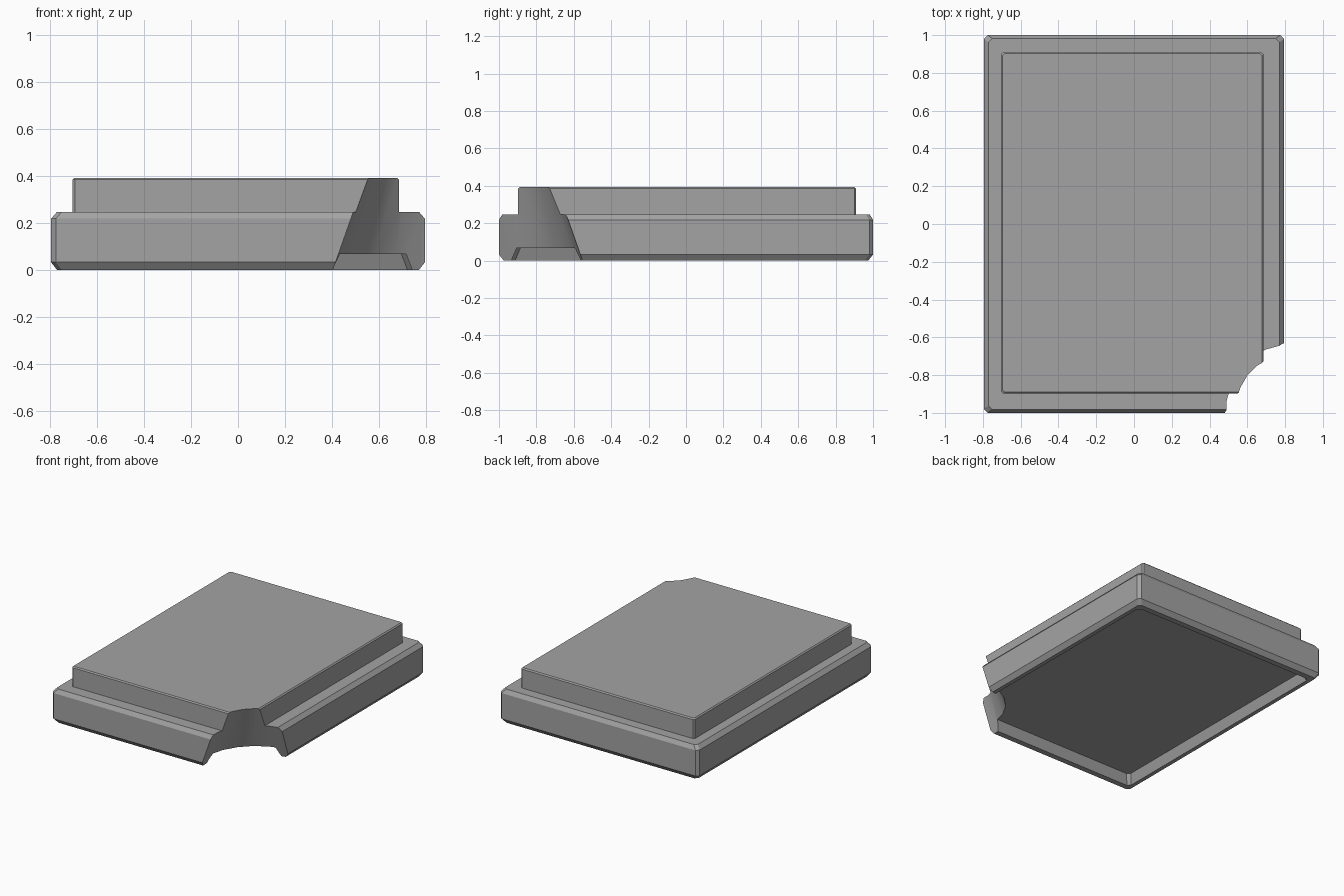
import bpy, bmesh, math

if "Cube" in bpy.data.objects:
    bpy.data.objects.remove(bpy.data.objects["Cube"])


def loft(name, rings):
    """Stack corner-clipped rectangles: (x0, x1, y0, y1, corner, z)."""
    bm = bmesh.new()
    loops = []
    for x0, x1, y0, y1, c, z in rings:
        pts = [(x0 + c, y0), (x1 - c, y0), (x1, y0 + c), (x1, y1 - c),
               (x1 - c, y1), (x0 + c, y1), (x0, y1 - c), (x0, y0 + c)]
        loops.append([bm.verts.new((x, y, z)) for x, y in pts])
    for a, b in zip(loops, loops[1:]):
        for i in range(8):
            j = (i + 1) % 8
            bm.faces.new((a[i], a[j], b[j], b[i]))
    bm.faces.new(loops[0][::-1])
    bm.faces.new(loops[-1])
    bmesh.ops.recalc_face_normals(bm, faces=bm.faces)
    mesh = bpy.data.meshes.new(name)
    bm.to_mesh(mesh)
    bm.free()
    obj = bpy.data.objects.new(name, mesh)
    bpy.context.collection.objects.link(obj)
    obj.data.materials.append(stone)
    return obj


def cut(obj, cutter):
    cutter.hide_render = True
    mod = obj.modifiers.new(cutter.name, 'BOOLEAN')
    mod.operation = 'DIFFERENCE'
    mod.solver = 'EXACT'
    mod.object = cutter
    bpy.context.view_layer.objects.active = obj
    bpy.ops.object.modifier_apply(modifier=mod.name)
    bpy.data.objects.remove(cutter, do_unlink=True)


stone = bpy.data.materials.new("dark_grey")
stone.diffuse_color = (0.37, 0.37, 0.37, 1.0)
stone.use_nodes = True
stone.node_tree.nodes["Principled BSDF"].inputs["Base Color"].default_value = stone.diffuse_color

# Stepped slab: chamfered base with a smaller raised panel
slab = loft("stepped_slab", [
    (-0.77, 0.77, -0.975, 0.975, 0.02, 0.0),
    (-0.795, 0.795, -1.0, 1.0, 0.02, 0.033),
    (-0.795, 0.795, -1.0, 1.0, 0.02, 0.218),
    (-0.77, 0.77, -0.982, 0.982, 0.02, 0.247),
    (-0.703, 0.685, -0.897, 0.91, 0.01, 0.247),
    (-0.703, 0.685, -0.897, 0.91, 0.01, 0.384),
    (-0.695, 0.677, -0.889, 0.902, 0.01, 0.392),
])

# Shallow recess in the underside with sloping walls
recess = loft("recess_cutter", [
    (-0.76, 0.76, -0.955, 0.955, 0.02, -0.05),
    (-0.715, 0.715, -0.905, 0.905, 0.02, 0.068),
])
cut(slab, recess)

# Broken front right corner: rounded notch, wider towards the bottom
bpy.ops.mesh.primitive_cone_add(vertices=24, radius1=0.466, radius2=0.252, depth=0.6,
                                location=(0.83, -0.98, 0.2),
                                rotation=(0, 0, math.radians(7.5)))
notch = bpy.context.object
notch.name = "notch_cutter"
notch.data.materials.append(stone)
bpy.context.view_layer.update()
cut(slab, notch)

# Smooth the curved notch, keep the chamfers crisp
bpy.ops.object.select_all(action='DESELECT')
slab.select_set(True)
bpy.context.view_layer.objects.active = slab
bpy.ops.object.shade_smooth_by_angle(angle=math.radians(25))
